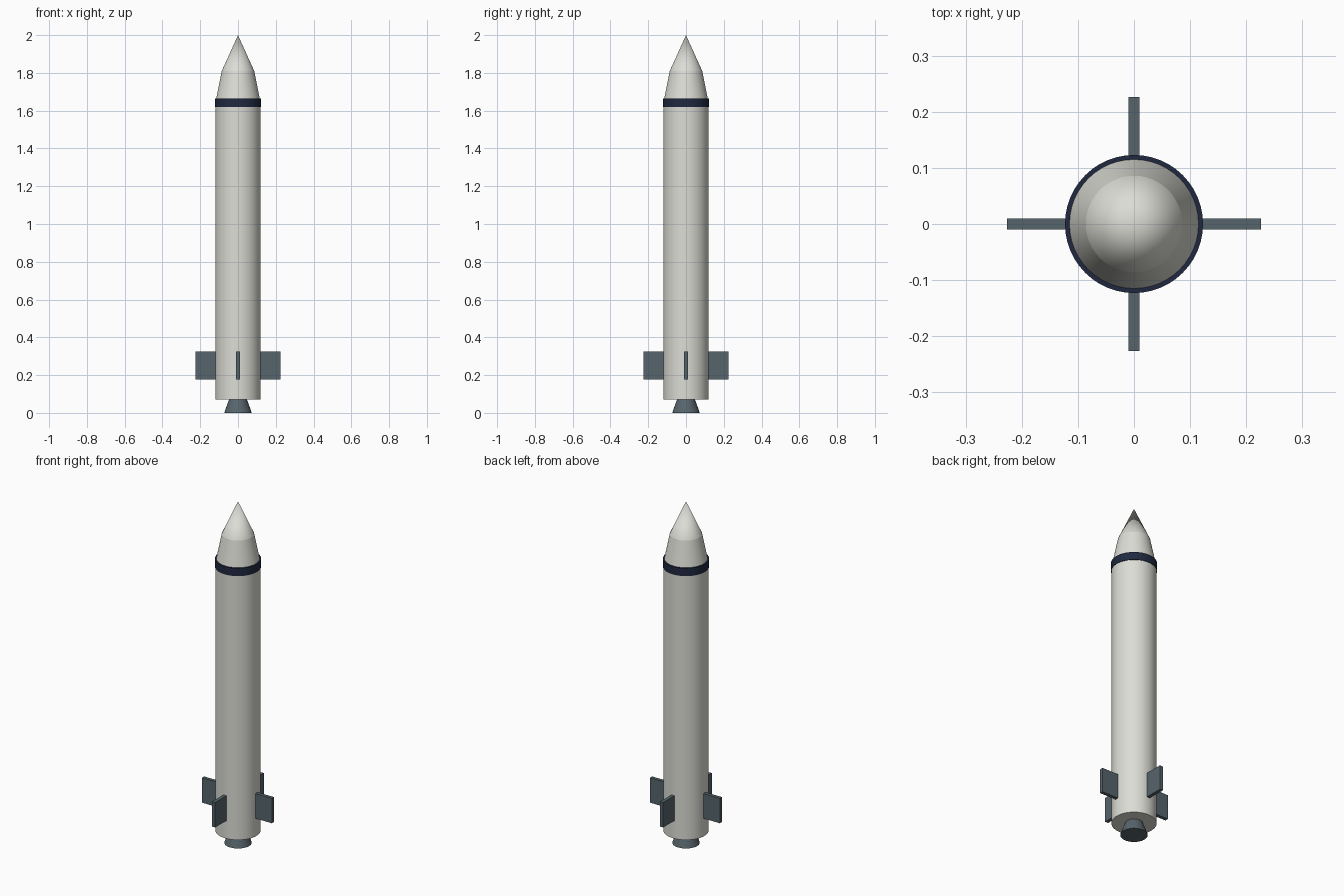
import bpy, bmesh, math
from mathutils import Matrix, Vector

if "Cube" in bpy.data.objects:
    bpy.data.objects.remove(bpy.data.objects["Cube"])


def material(name, rgb):
    m = bpy.data.materials.new(name)
    m.diffuse_color = (*rgb, 1)
    m.use_nodes = True
    m.node_tree.nodes["Principled BSDF"].inputs["Base Color"].default_value = m.diffuse_color
    return m


white = material("off_white", (0.72, 0.72, 0.67))
slate = material("slate_grey", (0.095, 0.13, 0.15))
navy = material("dark_navy", (0.014, 0.022, 0.05))


def finish(name, bm, mat, smooth=False):
    bmesh.ops.recalc_face_normals(bm, faces=bm.faces)
    me = bpy.data.meshes.new(name)
    bm.to_mesh(me)
    bm.free()
    me.materials.append(mat)
    ob = bpy.data.objects.new(name, me)
    bpy.context.collection.objects.link(ob)
    if smooth:
        bpy.ops.object.select_all(action='DESELECT')
        ob.select_set(True)
        bpy.context.view_layer.objects.active = ob
        bpy.ops.object.shade_smooth_by_angle(angle=math.radians(12))
    return ob


def lathe(name, profile, mat, sides=48):
    """Spin a closed (radius, z) profile around the z axis."""
    bm = bmesh.new()
    vs = [bm.verts.new((r, 0, z)) for r, z in profile]
    edges = [bm.edges.new(p) for p in zip(vs, vs[1:])]
    bmesh.ops.spin(bm, geom=vs + edges, cent=(0, 0, 0), axis=(0, 0, 1),
                   angle=math.tau, steps=sides)
    bmesh.ops.remove_doubles(bm, verts=bm.verts, dist=1e-5)
    return finish(name, bm, mat, True)


# Main tube
lathe("body", [(0, 0.072), (0.12, 0.072), (0.12, 1.64), (0, 1.64)], white)

# Two-stage nose cone
lathe("nose_cone", [(0, 1.64), (0.12, 1.64), (0.086, 1.81), (0, 2.0)], white)

# Dark ring at the base of the nose
lathe("band", [(0.115, 1.619), (0.123, 1.619), (0.123, 1.665),
               (0.115, 1.665), (0.115, 1.619)], navy)

# Engine nozzle
lathe("nozzle", [(0, 0), (0.073, 0), (0.046, 0.075), (0, 0.075)], slate)

# Four flat fins
for i in range(4):
    bm = bmesh.new()
    bmesh.ops.create_cube(bm, size=1)
    bmesh.ops.scale(bm, vec=Vector((0.116, 0.02, 0.146)), verts=bm.verts)
    bmesh.ops.translate(bm, vec=(0.168, 0, 0.251), verts=bm.verts)
    bmesh.ops.rotate(bm, cent=(0, 0, 0), verts=bm.verts,
                     matrix=Matrix.Rotation(i * math.pi / 2, 3, 'Z'))
    finish(f"fin_{i + 1}", bm, slate)
